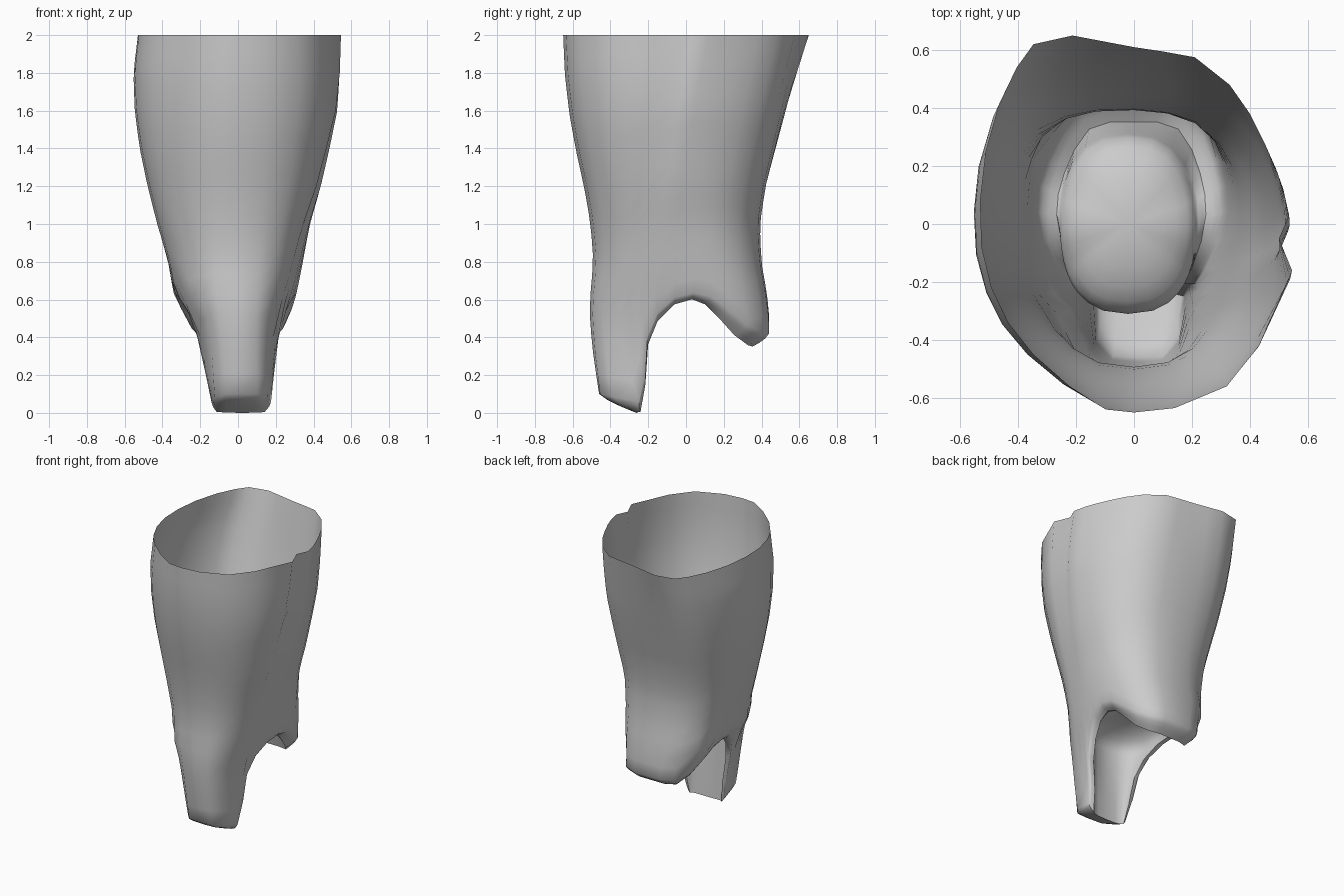
import bpy, bmesh, math
from mathutils import Vector

if "Cube" in bpy.data.objects:
    bpy.data.objects.remove(bpy.data.objects["Cube"])

# Extents of the shell by height: z, left, right, front, back
PROFILE = [(0.0, .09, .15, .44, .42), (.1, .13, .17, .46, .44), (.3, .18, .20, .49, .445),
           (.5, .24, .235, .51, .445), (.65, .34, .29, .505, .43), (.8, .37, .335, .49, .405),
           (1.0, .43, .39, .505, .40), (1.2, .48, .455, .54, .435), (1.4, .52, .50, .585, .49),
           (1.6, .545, .54, .62, .545), (1.8, .55, .55, .642, .597), (2.0, .525, .545, .65, .65)]

# Half of the lower edge, from front centre round to back centre
EDGE = [(.02, -.46, .10), (.10, -.455, .10), (.155, -.39, .085), (.175, -.25, .06),
        (.19, -.215, .2), (.215, -.205, .4), (.25, -.15, .53), (.29, -.06, .61),
        (.31, .04, .635), (.305, .13, .615), (.285, .22, .55), (.25, .32, .47),
        (.19, .41, .425), (.10, .44, .42), (0, .44, .42)]
ANGLES = [0, 17, 32, 44, 52, 60, 69, 79, 90, 101, 112, 127, 145, 163, 180]

# Top opening outline, same order round the whole loop
TOP = [(0, -.65), (.14, -.635), (.32, -.56), (.43, -.42), (.545, -.16), (.50, -.05), (.535, .03),
       (.515, .12), (.49, .19), (.45, .28), (.40, .38), (.33, .48), (.21, .575), (.10, .595),
       (0, .61), (-.11, .63), (-.22, .65), (-.36, .62), (-.42, .54), (-.48, .42), (-.53, .25),
       (-.55, .08), (-.545, -.08), (-.51, -.22), (-.45, -.34), (-.36, -.45), (-.23, -.56), (-.10, -.64)]
N = len(TOP)


def extents(z):
    for a, b in zip(PROFILE, PROFILE[1:]):
        if z <= b[0]:
            t = max(0, (z - a[0]) / (b[0] - a[0]))
            return [p + (q - p) * t for p, q in zip(a[1:], b[1:])]
    return PROFILE[-1][1:]


def power(v, e=.82):
    return math.copysign(abs(v) ** e, v)


def direction(i):
    a = math.radians(ANGLES[i] if i <= 14 else 360 - ANGLES[N - i])
    return power(math.sin(a)), -power(math.cos(a))


def section(i, z):
    """Point of column i on the cross-section at height z."""
    left, right, front, back = extents(z)
    ux, uy = direction(i)
    tx, ty = TOP[i][0] / .545, TOP[i][1] / .65
    w = min(1, max(0, (z - .6) / 1.4)) ** .8
    ux, uy = ux + (tx - ux) * w, uy + (ty - uy) * w
    return Vector((ux * (right if ux > 0 else left), uy * (back if uy > 0 else front), z))


def edge(i):
    if i <= 14:
        return Vector(EDGE[i])
    x, y, z = EDGE[N - i]
    return Vector((-x + .04 - .1 * z, y, z))


def inner_edge(e):
    """Inner side of the lip: toe sole runs far back, heel runs forward."""
    if e.y < -.22:
        x = e.x * .8
        return Vector((x, -.24 + (e.y + .24) * .1, .3 * (x - .02) ** 2))
    y = e.y * (.8 if e.y > 0 else 1)
    return Vector((e.x * .8, y, e.z - .03 - .04 * min(1, abs(e.y) / .45)))


def build(name, rows, tip=None):
    bm = bmesh.new()
    rings = [[bm.verts.new(p) for p in row] for row in rows]
    for a, b in zip(rings, rings[1:]):
        for i in range(N):
            j = (i + 1) % N
            bm.faces.new((a[i], a[j], b[j], b[i]))
    if tip is not None:
        v = bm.verts.new(tip)
        for i in range(N):
            bm.faces.new((rings[-1][i], rings[-1][(i + 1) % N], v))
    mesh = bpy.data.meshes.new(name)
    bm.to_mesh(mesh)
    bm.free()
    ob = bpy.data.objects.new(name, mesh)
    bpy.context.collection.objects.link(ob)
    bpy.ops.object.select_all(action='DESELECT')
    ob.select_set(True)
    bpy.context.view_layer.objects.active = ob
    bpy.ops.object.shade_smooth_by_angle(angle=math.radians(55))
    return ob


edges = [edge(i) for i in range(N)]
inner = [inner_edge(e) for e in edges]

# Outer shell: lower edge flows into the regular cross-sections above
shell = []
STEPS = 18
for k in range(STEPS + 1):
    s = k / STEPS
    row = []
    for i, e in enumerate(edges):
        z = e.z + (2 - e.z) * s
        fade = max(0, 1 - s / .4) ** 1.5
        row.append(section(i, z) + (e - section(i, e.z)) * fade)
    shell.append(row)

# Rounded lip turning under the lower edge
lip = []
for t, drop in ((1, 0), (.6, .008), (.25, .01)):
    row = []
    for e, n in zip(edges, inner):
        p = e.lerp(n, t)
        p.z = max(0, p.z - drop)
        row.append(p)
    lip.append(row)
build("shin_shell", lip + shell)

# Domed lining: walls rise from the lip to an oval ring, then close over
centre = Vector((-.02, 0, .70))
oval = []
for i, n in enumerate(inner):
    ux, uy = direction(i)
    oval.append(Vector((-.02 + .235 * ux, .31 * uy, max(.56, n.z + .02))))
lining = [[n.lerp(o, k / 4) for n, o in zip(inner, oval)] for k in range(5)]
for k in range(1, 6):
    phi = math.radians(k * 15)
    row = []
    for o in oval:
        p = centre + (o - centre) * math.cos(phi)
        p.z = o.z + (centre.z - o.z) * math.sin(phi)
        row.append(p)
    lining.append(row)
build("socket_lining", lining, centre)
